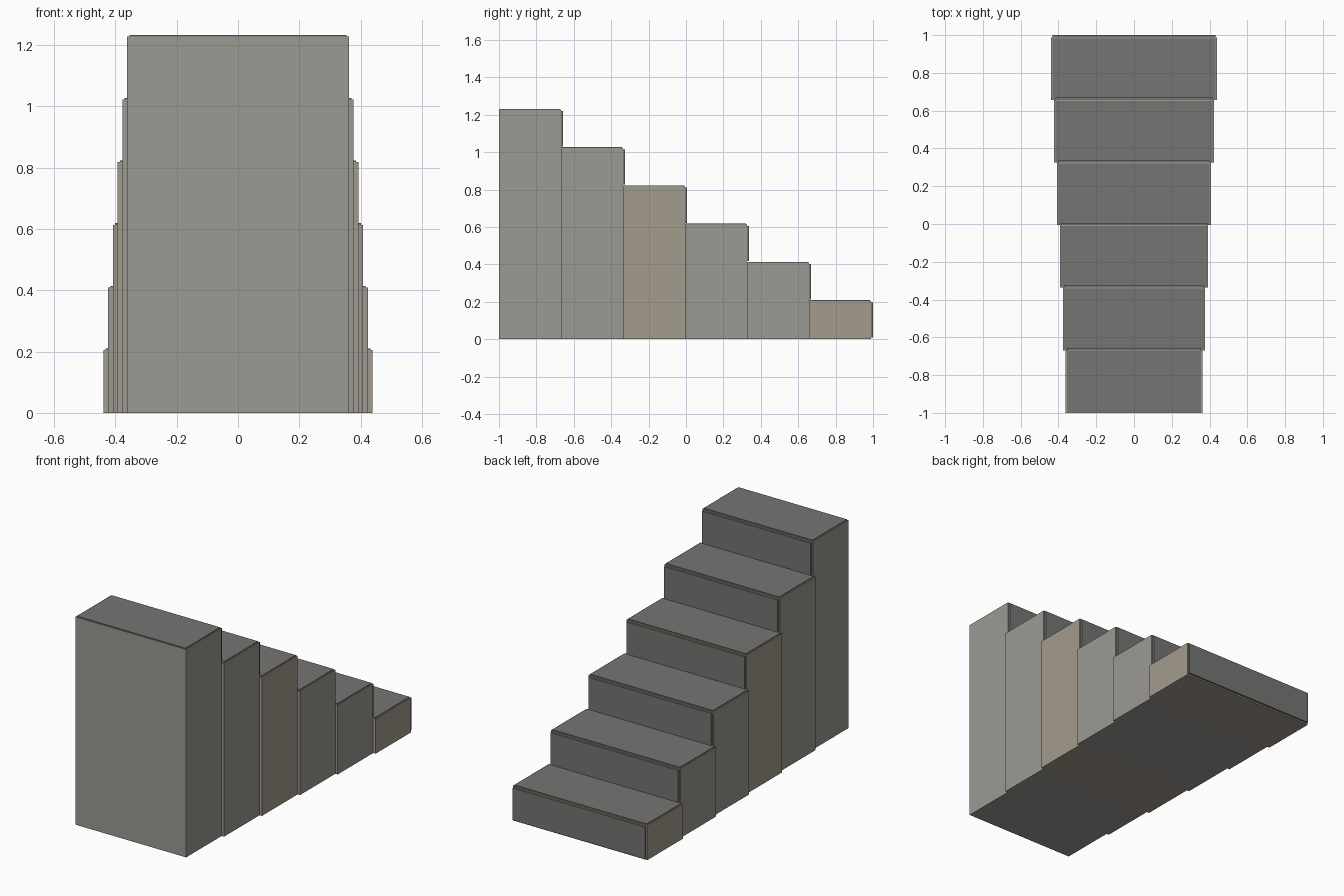
import bpy

if "Cube" in bpy.data.objects:
    bpy.data.objects.remove(bpy.data.objects["Cube"])


def material(name, rgb):
    m = bpy.data.materials.new(name)
    m.diffuse_color = (*rgb, 1)
    m.use_nodes = True
    m.node_tree.nodes["Principled BSDF"].inputs["Base Color"].default_value = m.diffuse_color
    return m


def box(name, x, y, z, mat):
    """Box from (min, max) ranges on each axis."""
    bpy.ops.mesh.primitive_cube_add(
        size=1, location=[(a + b) / 2 for a, b in (x, y, z)])
    ob = bpy.context.object
    ob.name = name
    ob.scale = [b - a for a, b in (x, y, z)]
    bpy.ops.object.transform_apply(location=False, rotation=False, scale=True)
    ob.data.materials.append(mat)
    return ob


stone = material("stone", (0.33, 0.32, 0.29))
warm_stone = material("warm_stone", (0.37, 0.33, 0.27))
slab = material("slab", (0.18, 0.178, 0.17))

STEPS, RISE, RUN = 6, 0.2045, 0.3313
INSET, TREAD, RISER = 0.007, 0.006, 0.012

for i in range(STEPS):
    # Lowest, widest step is at the +y end
    w = 0.439 - 0.0155 * i
    y1 = 1 - RISER - RUN * i
    y0 = y1 - RUN
    base, top = RISE * i, RISE * (i + 1)

    # Solid block down to the ground
    box(f"step_block_{i + 1}", (-w, w), (y0, y1), (0, top),
        warm_stone if i % 3 == 0 else stone)
    # Thin tread slab on top
    wi = w - INSET
    box(f"tread_{i + 1}", (-wi, wi), (y0 + 0.004, y1 - 0.005),
        (top - TREAD, top + TREAD - 0.001), slab)
    # Thin riser panel on the exposed face
    box(f"riser_{i + 1}", (-wi, wi), (y1 - 0.006, y1 + RISER),
        (base + 0.008, top - 0.007), slab)
